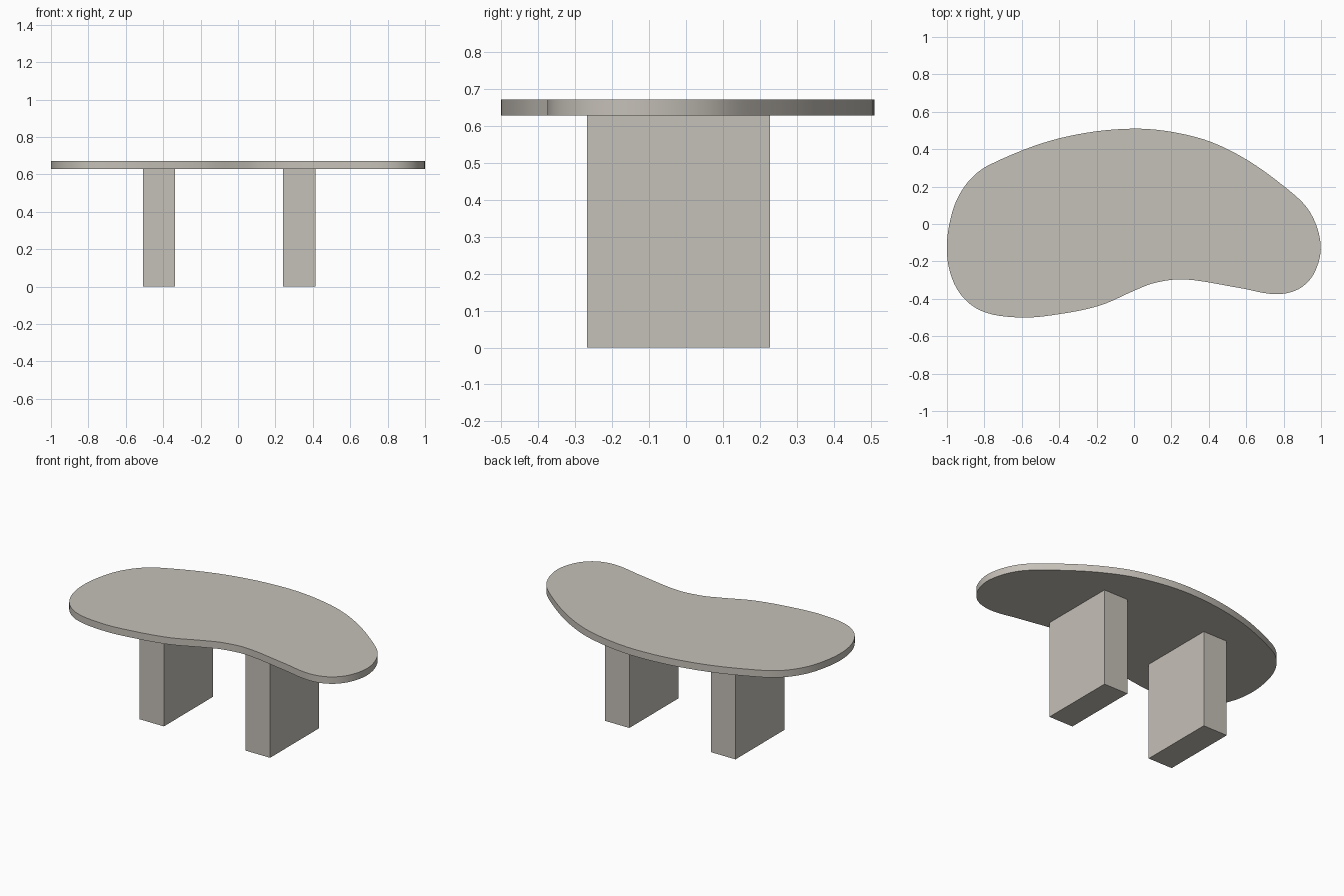
import bpy, bmesh
from mathutils import Vector
from mathutils.geometry import interpolate_bezier

if "Cube" in bpy.data.objects:
    bpy.data.objects.remove(bpy.data.objects["Cube"])

stone = bpy.data.materials.new("warm grey")
stone.diffuse_color = (0.56, 0.53, 0.48, 1)
stone.use_nodes = True
stone.node_tree.nodes["Principled BSDF"].inputs["Base Color"].default_value = stone.diffuse_color

TOP, UNDER = 0.672, 0.628

# Kidney outline seen from above, clockwise from the back
OUTLINE = [(0, .51), (.33, .465), (.57, .363), (.81, .195), (.94, .065),
           (.998, -.11), (.965, -.26), (.88, -.348), (.755, -.375),
           (.57, -.343), (.27, -.296), (.11, -.315), (0, -.357),
           (-.18, -.435), (-.4, -.482), (-.61, -.5), (-.82, -.463),
           (-.945, -.35), (-1, -.16), (-.97, .07), (-.89, .222),
           (-.77, .318), (-.4, .458)]


def smooth_loop(points, steps):
    """Closed smooth curve through the points."""
    pts = [Vector((x, y, 0)) for x, y in points]
    n = len(pts)

    def tangent(i):
        return (pts[(i + 1) % n] - pts[i - 1]).normalized()

    out = []
    for i in range(n):
        a, b = pts[i], pts[(i + 1) % n]
        reach = (b - a).length / 3
        out += interpolate_bezier(a, a + tangent(i) * reach,
                                  b - tangent((i + 1) % n) * reach, b, steps + 1)[:-1]
    return out


def finish(name, bm):
    bmesh.ops.recalc_face_normals(bm, faces=bm.faces)
    mesh = bpy.data.meshes.new(name)
    bm.to_mesh(mesh)
    bm.free()
    mesh.materials.append(stone)
    obj = bpy.data.objects.new(name, mesh)
    bpy.context.collection.objects.link(obj)
    return obj


# Table top: extruded outline with a smooth rim
bm = bmesh.new()
face = bm.faces.new([bm.verts.new((p.x, p.y, UNDER)) for p in smooth_loop(OUTLINE, 6)])
ext = bmesh.ops.extrude_face_region(bm, geom=[face], use_keep_orig=True)
bmesh.ops.translate(bm, vec=(0, 0, TOP - UNDER),
                    verts=[g for g in ext["geom"] if isinstance(g, bmesh.types.BMVert)])
table_top = finish("table_top", bm)
bpy.context.view_layer.objects.active = table_top
table_top.select_set(True)
bpy.ops.object.shade_smooth_by_angle()

# Two slab legs
for name, x in (("left_leg", -0.422), ("right_leg", 0.327)):
    bm = bmesh.new()
    bmesh.ops.create_cube(bm, size=1)
    bmesh.ops.scale(bm, vec=(0.173, 0.495, UNDER), verts=bm.verts)
    bmesh.ops.translate(bm, vec=(x, -0.02, UNDER / 2), verts=bm.verts)
    finish(name, bm)
